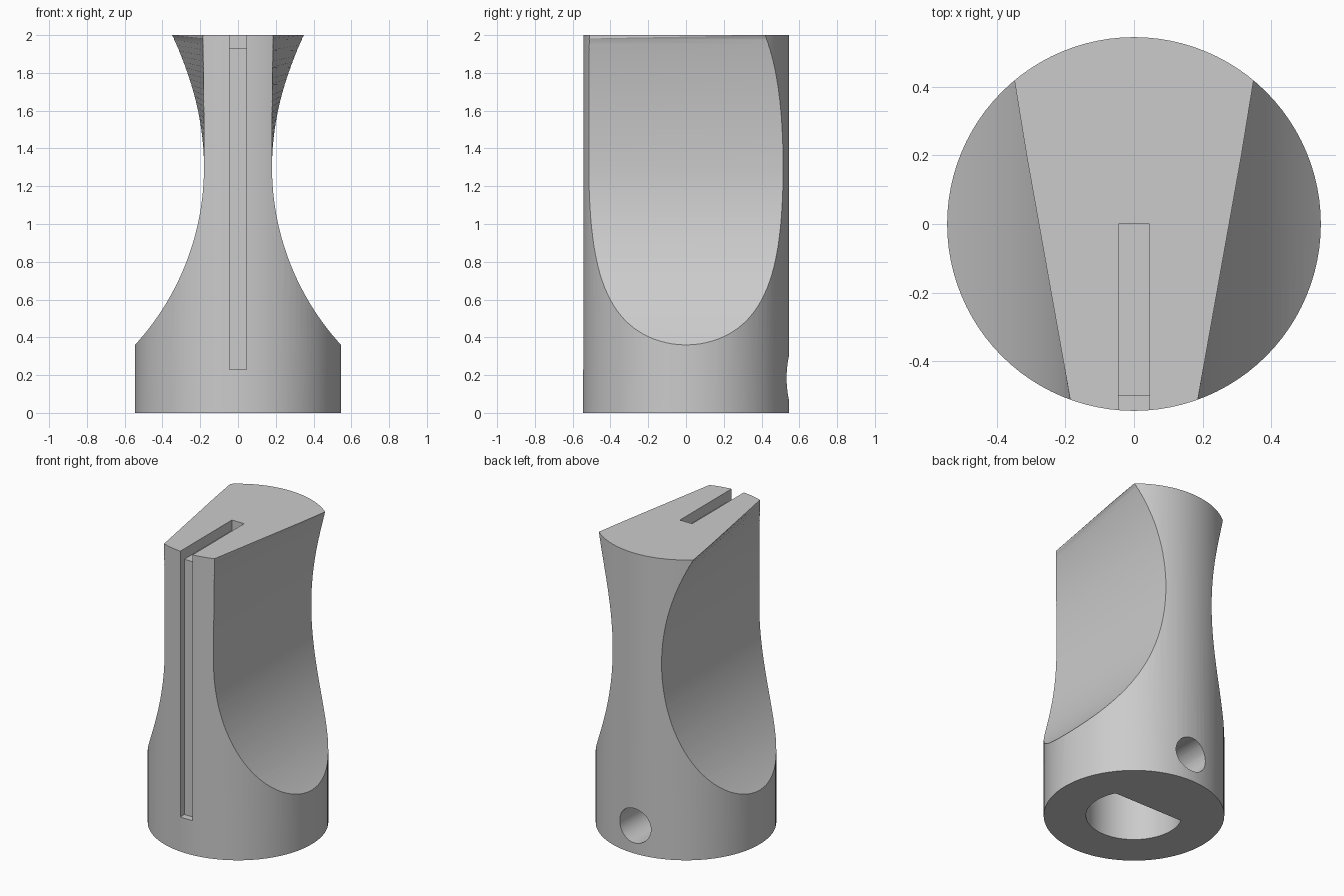
import bpy
import bmesh
from math import pi, sqrt
from mathutils import Matrix

cube = bpy.data.objects.get("Cube")
if cube:
    bpy.data.objects.remove(cube, do_unlink=True)

RADIUS, HEIGHT = 0.545, 2.0
WAIST, WAIST_Z, ARC = 0.18, 1.3, 1.393

grey = bpy.data.materials.new("plain grey")
grey.use_nodes = True
grey.diffuse_color = (0.6, 0.6, 0.6, 1)
grey.node_tree.nodes["Principled BSDF"].inputs["Base Color"].default_value = (0.6, 0.6, 0.6, 1)


def make_object(name, bm):
    bmesh.ops.recalc_face_normals(bm, faces=bm.faces)
    mesh = bpy.data.meshes.new(name)
    bm.to_mesh(mesh)
    bm.free()
    mesh.materials.append(grey)
    obj = bpy.data.objects.new(name, mesh)
    bpy.context.scene.collection.objects.link(obj)
    return obj


def cylinder(name, radius, depth, matrix, segments=96):
    bm = bmesh.new()
    bmesh.ops.create_cone(bm, cap_ends=True, segments=segments, radius1=radius,
                          radius2=radius, depth=depth, matrix=matrix)
    return make_object(name, bm)


def box(name, low, high):
    bm = bmesh.new()
    bmesh.ops.create_cube(bm, size=1)
    for v in bm.verts:
        v.co = [high[i] if v.co[i] > 0 else low[i] for i in range(3)]
    return make_object(name, bm)


def cut(target, cutter):
    mod = target.modifiers.new("cut", 'BOOLEAN')
    mod.operation, mod.solver, mod.object = 'DIFFERENCE', 'EXACT', cutter
    bpy.ops.object.select_all(action='DESELECT')
    bpy.context.view_layer.objects.active = target
    target.select_set(True)
    bpy.ops.object.modifier_apply(modifier=mod.name)
    bpy.data.objects.remove(cutter, do_unlink=True)


def grip_x(y, z):
    """Half width of the grip: an arc that straightens toward the front above the waist."""
    bulge = ARC - sqrt(ARC ** 2 - (z - WAIST_Z) ** 2)
    blend = (y + RADIUS) / (2 * RADIUS) if z > WAIST_Z else 1
    return WAIST + bulge * blend


def grip_cutter(side):
    bm = bmesh.new()
    rows = []
    for i in range(61):
        z = 0.3 + 0.03 * i
        points = [(grip_x(-0.6, z), -0.6), (grip_x(0.6, z), 0.6), (0.9, 0.6), (0.9, -0.6)]
        rows.append([bm.verts.new((side * x, y, z)) for x, y in points])
    for a, b in zip(rows, rows[1:]):
        for k in range(4):
            n = (k + 1) % 4
            bm.faces.new((a[k], a[n], b[n], b[k]))
    bm.faces.new(rows[0])
    bm.faces.new(rows[-1])
    return make_object("grip_cutter", bm)


# Round body
knob = cylinder("knob_body", RADIUS, HEIGHT, Matrix.Translation((0, 0, HEIGHT / 2)))

# Finger grips scooped from both sides
for side in (-1, 1):
    cut(knob, grip_cutter(side))

# Pointer slot: shallow across the top, then down the front
cut(knob, box("top_slot", (-0.045, -0.7, 1.93), (0.045, 0, 2.1)))
cut(knob, box("front_slot", (-0.045, -0.7, 0.23), (0.045, -0.5, 2.1)))

# D-shaped shaft bore from below
bore = cylinder("shaft_bore", 0.29, 0.7, Matrix.Translation((0, 0, 0.25)), 64)
cut(bore, box("bore_flat", (-0.5, 0.134, -0.5), (0.5, 0.5, 1)))
cut(knob, bore)

# Set screw hole through the back wall into the bore
hole = Matrix.Translation((0, 0.4, 0.185)) @ Matrix.Rotation(pi / 2, 4, 'X')
cut(knob, cylinder("screw_hole", 0.115, 0.6, hole, 48))

bpy.ops.object.select_all(action='DESELECT')
bpy.context.view_layer.objects.active = knob
knob.select_set(True)
bpy.ops.object.shade_smooth_by_angle(angle=0.4)
